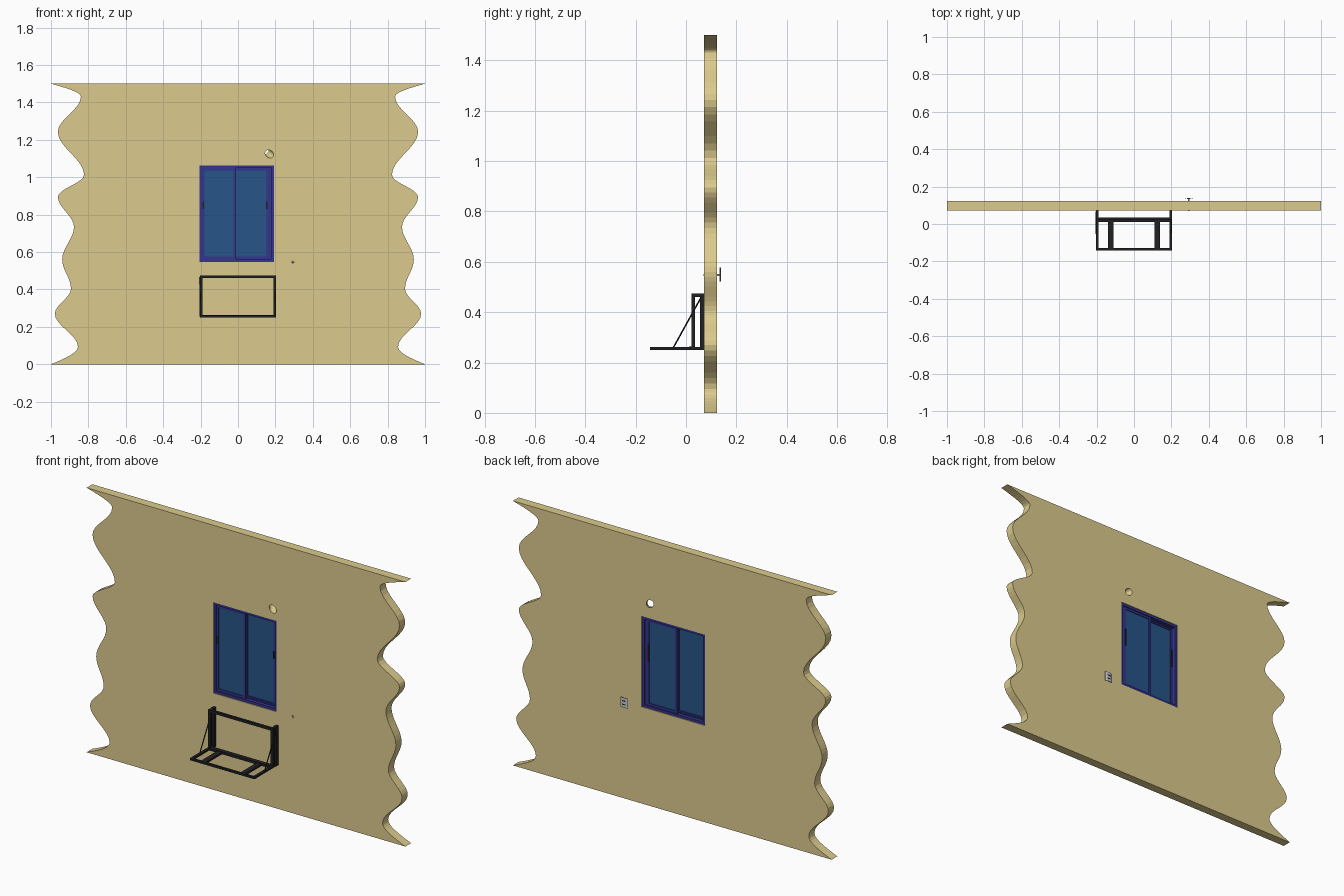
import bpy, bmesh, math
from mathutils import Vector

if "Cube" in bpy.data.objects:
    bpy.data.objects.remove(bpy.data.objects["Cube"])


def material(name, rgb):
    m = bpy.data.materials.new(name)
    m.diffuse_color = (*rgb, 1)
    m.use_nodes = True
    m.node_tree.nodes["Principled BSDF"].inputs["Base Color"].default_value = m.diffuse_color
    return m


PLASTER = material("plaster", (0.72, 0.60, 0.27))
FRAME = material("window_frame_blue", (0.035, 0.035, 0.27))
GLASS = material("glass_blue", (0.02, 0.09, 0.25))
BLACK = material("black_metal", (0.015, 0.015, 0.017))


def finish(name, bm, mat=None):
    bmesh.ops.recalc_face_normals(bm, faces=bm.faces)
    me = bpy.data.meshes.new(name)
    bm.to_mesh(me)
    bm.free()
    ob = bpy.data.objects.new(name, me)
    bpy.context.collection.objects.link(ob)
    if mat:
        me.materials.append(mat)
    return ob


def boxes(name, items, mat=None):
    """Each item is (x0, x1, y0, y1, z0, z1)."""
    bm = bmesh.new()
    for x0, x1, y0, y1, z0, z1 in items:
        vs = bmesh.ops.create_cube(bm, size=1)["verts"]
        for v in vs:
            v.co = (x0 + (v.co.x + 0.5) * (x1 - x0),
                    y0 + (v.co.y + 0.5) * (y1 - y0),
                    z0 + (v.co.z + 0.5) * (z1 - z0))
    return finish(name, bm, mat)


def rod(name, a, b, r, sides=24, mat=None):
    a, b = Vector(a), Vector(b)
    bm = bmesh.new()
    bmesh.ops.create_cone(bm, cap_ends=True, segments=sides, radius1=r, radius2=r, depth=(b - a).length)
    rot = Vector((0, 0, 1)).rotation_difference(b - a).to_matrix().to_4x4()
    bmesh.ops.transform(bm, matrix=rot, verts=bm.verts)
    bmesh.ops.translate(bm, vec=(a + b) / 2, verts=bm.verts)
    return finish(name, bm, mat)


def ring(x0, x1, z0, z1, y0, y1, w, wr=None):
    """Four bars of a rectangular frame; wr is the right bar's width."""
    wr = wr or w
    return [(x0, x0 + w, y0, y1, z0, z1), (x1 - wr, x1, y0, y1, z0, z1),
            (x0 + w, x1 - wr, y0, y1, z0, z0 + w), (x0 + w, x1 - wr, y0, y1, z1 - w, z1)]


# Wall with wavy broken-off sides: turning points (half width, z) joined by cosine waves
WY0, WY1 = 0.072, 0.123
turns = [(1.0, 0), (0.856, 0.094), (0.979, 0.27), (0.893, 0.404), (0.94, 0.56), (0.877, 0.735),
         (0.963, 0.895), (0.823, 1.013), (0.963, 1.243), (0.84, 1.43), (1.0, 1.5)]
edge = []
last = len(turns) - 2
for i, ((xa, za), (xb, zb)) in enumerate(zip(turns, turns[1:])):
    for k in range(8):
        t = k / 8
        if i == 0:
            f = math.sin(t * math.pi / 2)
        elif i == last:
            f = 1 - math.cos(t * math.pi / 2)
        else:
            f = (1 - math.cos(t * math.pi)) / 2
        edge.append((xa + (xb - xa) * f, za + (zb - za) * t))
edge.append(turns[-1])
outline = edge + [(-x, z) for x, z in reversed(edge)]
bm = bmesh.new()
face = bm.faces.new([bm.verts.new((x, WY0, z)) for x, z in outline])
ext = bmesh.ops.extrude_face_region(bm, geom=[face])
bmesh.ops.translate(bm, vec=(0, WY1 - WY0, 0),
                    verts=[g for g in ext["geom"] if isinstance(g, bmesh.types.BMVert)])
wall = finish("wall", bm, PLASTER)

# Openings: window, sloping pipe hole, small cable hole
X0, X1, Z0, Z1 = -0.205, 0.192, 0.548, 1.063
pf, pb = Vector((0.168, WY0, 1.124)), Vector((0.140, WY1, 1.146))
cutters = [boxes("window_cutter", [(X0, X1, 0, 0.2, Z0, Z1)]),
           rod("pipe_cutter", pf + (pf - pb), pb + (pb - pf), 0.02, 32),
           rod("cable_cutter", (0.293, 0, 0.547), (0.293, 0.2, 0.547), 0.006, 16)]
bpy.context.view_layer.objects.active = wall
for c in cutters:
    mod = wall.modifiers.new("opening", "BOOLEAN")
    mod.operation, mod.object, mod.solver = "DIFFERENCE", c, "EXACT"
    bpy.ops.object.modifier_apply(modifier=mod.name)
    bpy.data.objects.remove(c)

# Window: outer frame with a track between two sliding sashes
boxes("window_outer_frame", ring(X0, X1, Z0, Z1, 0.076, 0.119, 0.014)
      + [(X0 + 0.014, X1 - 0.014, 0.096, 0.099, z, z + 0.006) for z in (Z0 + 0.014, Z1 - 0.02)], FRAME)
for side, x0, x1, y in (("left", -0.193, -0.01, 0.082), ("right", -0.024, 0.178, 0.1)):
    wr = 0.026 if side == "right" else 0.014
    boxes(side + "_sash", ring(x0, x1, Z0 + 0.013, Z1 - 0.013, y, y + 0.013, 0.014, wr), FRAME)
    boxes(side + "_glass", [(x0 + 0.01, x1 - wr + 0.003, y + 0.004, y + 0.009, Z0 + 0.02, Z1 - 0.02)], GLASS)
    hx = -0.186 if side == "left" else 0.155
    boxes(side + "_handles", [(hx - 0.004, hx + 0.004, y - 0.003, y, 0.83, 0.87),
                              (hx - 0.005, hx + 0.005, y + 0.013, y + 0.017, 0.81, 0.91)], BLACK)

# Fold-down bracket: wall posts, front posts, top and bottom bars
S, B = 0.014, 0.25
T = 0.474
boxes("bracket_posts", [b for x in (-0.203, 0.189) for b in (
    (x, x + S, 0.056, WY0, B, T), (x, x + S, 0.022, 0.036, B, T),
    (x, x + S, 0.036, 0.056, T - S, T), (x, x + S, -0.142, 0.056, B, B + 0.011))], BLACK)
boxes("bracket_cross_bars", [(-0.189, 0.189, 0.022, 0.036, T - S, T),
                             (-0.189, 0.189, 0.012, 0.036, B, B + S),
                             (-0.189, 0.189, -0.142, -0.129, B, B + 0.011)], BLACK)

# Shelf support slats and diagonal stays
boxes("shelf_slats", [(x - 0.015, x + 0.015, -0.129, 0.012, B, B + 0.011) for x in (-0.124, 0.124)], BLACK)
for side, x in (("left", -0.203), ("right", 0.201)):
    rod(side + "_stay", (x, -0.052, 0.256), (x, 0.064, 0.466), 0.003, 8, BLACK)

# Wall socket at the back: slightly bowed plate with a raised rim and insert
bm = bmesh.new()
prof = [(0.27 + 0.046 * k / 8, 0.133 + 0.004 * math.sin(math.pi * k / 8)) for k in range(9)]
for (xa, ya), (xb, yb) in zip(prof, prof[1:]):
    bm.faces.new([bm.verts.new(p) for p in ((xa, ya, 0.522), (xb, yb, 0.522), (xb, yb, 0.578), (xa, ya, 0.578))])
bmesh.ops.remove_doubles(bm, verts=bm.verts, dist=1e-5)
bmesh.ops.solidify(bm, geom=bm.faces[:], thickness=0.0015)
finish("socket_plate", bm)
boxes("socket_insert", [(0.283, 0.303, 0.133, 0.139, 0.537, 0.543), (0.283, 0.303, 0.133, 0.139, 0.557, 0.563)], BLACK)

# Cable sleeve through the wall
rod("cable_sleeve", (0.293, 0.069, 0.547), (0.293, 0.133, 0.547), 0.004, 12)
